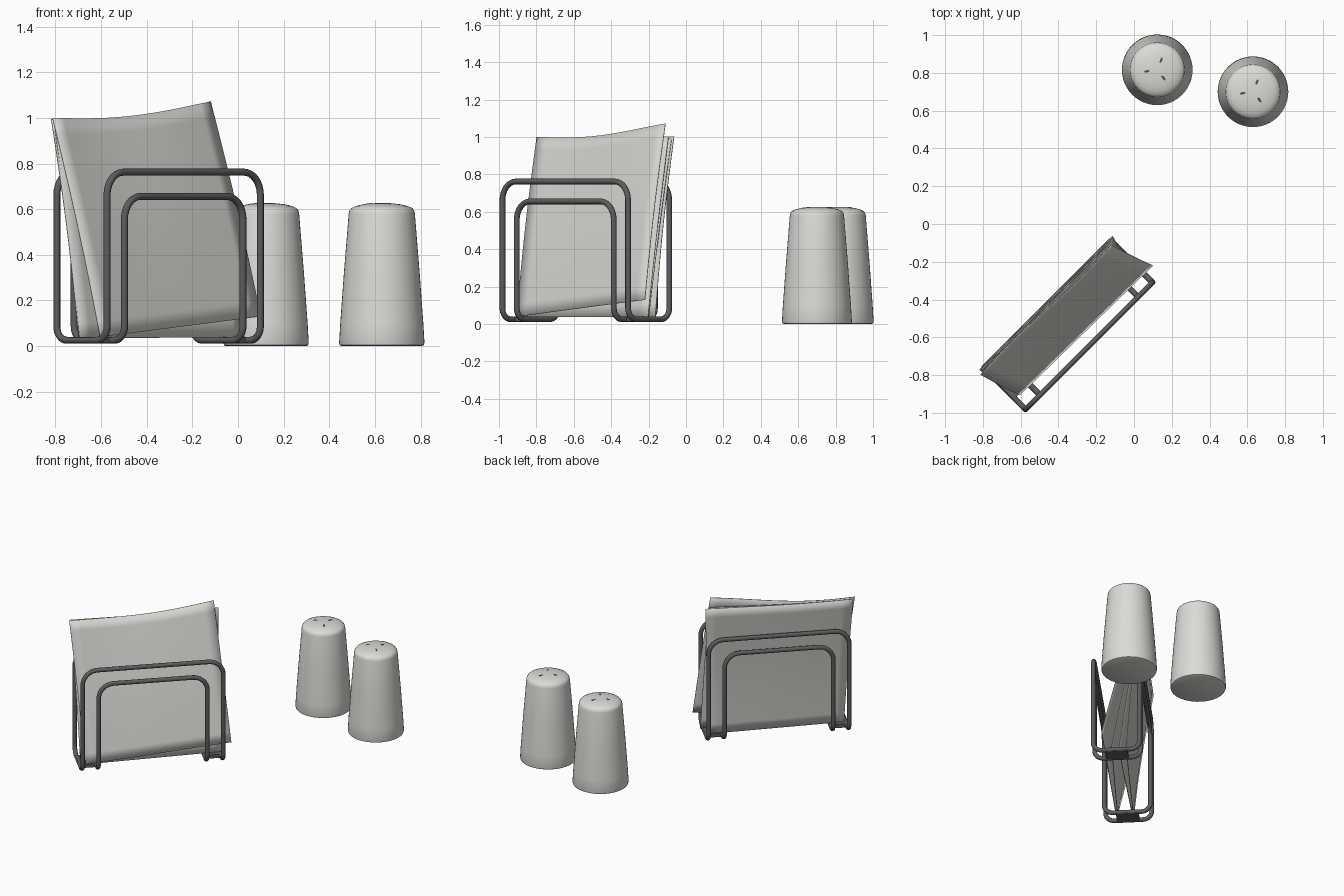
import bpy, bmesh, math
from mathutils import Vector, Matrix

if "Cube" in bpy.data.objects:
    bpy.data.objects.remove(bpy.data.objects["Cube"])

def material(name, c):
    m = bpy.data.materials.new(name)
    m.diffuse_color = (*c, 1)
    m.use_nodes = True
    m.node_tree.nodes["Principled BSDF"].inputs["Base Color"].default_value = m.diffuse_color
    return m

CERAMIC = material("warm white ceramic", (0.72, 0.71, 0.67))
PAPER = material("off white paper", (0.68, 0.67, 0.63))
WIRE = material("dark grey metal", (0.11, 0.11, 0.11))
HOLE = material("hole grey", (0.08, 0.08, 0.08))

# The holder stands turned by 45 degrees: local u runs along it, v to its back
HOLDER = Matrix.Translation((-0.348, -0.5355, 0)) @ Matrix.Rotation(math.radians(45), 4, 'Z')

def add(name, bm, mat, matrix=Matrix(), smooth=True):
    bmesh.ops.recalc_face_normals(bm, faces=bm.faces)
    me = bpy.data.meshes.new(name)
    bm.to_mesh(me)
    bm.free()
    me.materials.append(mat)
    ob = bpy.data.objects.new(name, me)
    bpy.context.collection.objects.link(ob)
    ob.matrix_world = matrix
    if smooth:
        bpy.ops.object.select_all(action='DESELECT')
        ob.select_set(True)
        bpy.context.view_layer.objects.active = ob
        bpy.ops.object.shade_smooth_by_angle(angle=math.radians(40))
    return ob

# Closed wire loops: hoop in front, hoop behind, joined along the floor
def wire(name, U, H, V=0.1556, zb=0.026, rad=0.0155):
    corners = [(-U, -V, zb), (-U, -V, H), (U, -V, H), (U, -V, zb),
               (U, V, zb), (U, V, H), (-U, V, H), (-U, V, zb)]
    pts = []
    for i, c in enumerate(corners):
        p = Vector(c)
        a = (Vector(corners[i - 1]) - p).normalized()
        b = (Vector(corners[(i + 1) % 8]) - p).normalized()
        r = 0.1 if c[2] == H else 0.06
        centre = p + (a + b) * r
        for k in range(9):
            t = k / 8 * math.pi / 2
            pts.append(centre - b * r * math.cos(t) - a * r * math.sin(t))
    cu = bpy.data.curves.new(name, 'CURVE')
    cu.dimensions = '3D'
    cu.bevel_depth = rad
    cu.bevel_resolution = 3
    sp = cu.splines.new('POLY')
    sp.points.add(len(pts) - 1)
    for q, p in zip(sp.points, pts):
        q.co = (*p, 1)
    sp.use_cyclic_u = True
    sp.use_smooth = True
    cu.materials.append(WIRE)
    ob = bpy.data.objects.new(name, cu)
    bpy.context.collection.objects.link(ob)
    ob.matrix_world = HOLDER

wire("outer_wire", 0.475, 0.762)
wire("inner_wire", 0.367, 0.656)

# Small plates joining the two wires at each end
for side, label in ((-1, "left"), (1, "right")):
    bm = bmesh.new()
    bmesh.ops.create_cube(bm, size=1, matrix=Matrix.Translation((side * 0.421, 0, 0.026))
                          @ Matrix.Diagonal((0.125, 0.15, 0.026, 1)))
    add(label + "_foot_plate", bm, WIRE, HOLDER, smooth=False)

# Napkin sheets: bilinear patches with a slight bow and a wavy top edge
def sheet(name, bl, br, tl, tr, bow, wave, n=14):
    bl, br, tl, tr = map(Vector, (bl, br, tl, tr))
    bm = bmesh.new()
    grid = []
    for j in range(n + 1):
        t = j / n
        row = []
        for i in range(n + 1):
            s = i / n
            p = bl.lerp(br, s).lerp(tl.lerp(tr, s), t)
            p.y += bow * math.sin(math.pi * t) + wave * 0.4 * t * math.sin(2 * math.pi * s)
            p.z -= wave * t * t * math.sin(math.pi * s / 0.85)
            row.append(bm.verts.new(p))
        grid.append(row)
    for j in range(n):
        for i in range(n):
            bm.faces.new((grid[j][i], grid[j][i + 1], grid[j + 1][i + 1], grid[j + 1][i]))
    ob = add(name, bm, PAPER, HOLDER)
    mod = ob.modifiers.new("thickness", 'SOLIDIFY')
    mod.thickness = 0.004
    mod.offset = 0

sheet("front_napkin_outer", (-.442, -.08, .04), (.54, -.093, .13),
      (-.514, .143, 1.0), (.462, .14, 1.06), -0.01, 0.022)
sheet("front_napkin_inner", (-.42, -.07, .037), (.50, -.03, .037),
      (-.50, .15, .985), (.475, .15, 1.0), -0.005, 0.006)
sheet("back_napkin_inner", (-.46, .03, .037), (.46, .015, .037),
      (-.49, .157, .985), (.49, .158, .99), -0.005, 0.006)
sheet("back_napkin_outer", (-.46, .035, .037), (.46, .065, .037),
      (-.50, .165, .995), (.50, .167, 1.0), -0.012, 0.006)

# Tapered shakers with a domed top and three radial slots
PROFILE = [(0, 0), (.176, 0), (.184, .004), (.187, .014), (.182, .10), (.166, .32), (.145, .58),
           (.142, .594), (.134, .604), (.115, .613), (.085, .621), (.045, .6255), (0, .627)]

def shaker(name, x, y):
    bm = bmesh.new()
    vs = [bm.verts.new((r, 0, z)) for r, z in PROFILE]
    es = [bm.edges.new(e) for e in zip(vs, vs[1:])]
    bmesh.ops.spin(bm, geom=vs + es, cent=(0, 0, 0), axis=(0, 0, 1),
                   angle=2 * math.pi, steps=48)
    bmesh.ops.remove_doubles(bm, verts=bm.verts, dist=1e-5)
    place = Matrix.Translation((x, y, 0))
    add(name, bm, CERAMIC, place)
    bm = bmesh.new()
    for a in (68, 188, 308):
        m = (Matrix.Rotation(math.radians(a), 4, 'Z') @ Matrix.Translation((.055, 0, .6228))
             @ Matrix.Rotation(0.08, 4, 'Y') @ Matrix.Diagonal((.015, .006, 1, 1)))
        bmesh.ops.create_cone(bm, cap_ends=True, segments=14, radius1=1, radius2=1,
                              depth=.006, matrix=m)
    add(name + "_holes", bm, HOLE, place, smooth=False)

shaker("left_shaker", 0.123, 0.816)
shaker("right_shaker", 0.63, 0.70)
